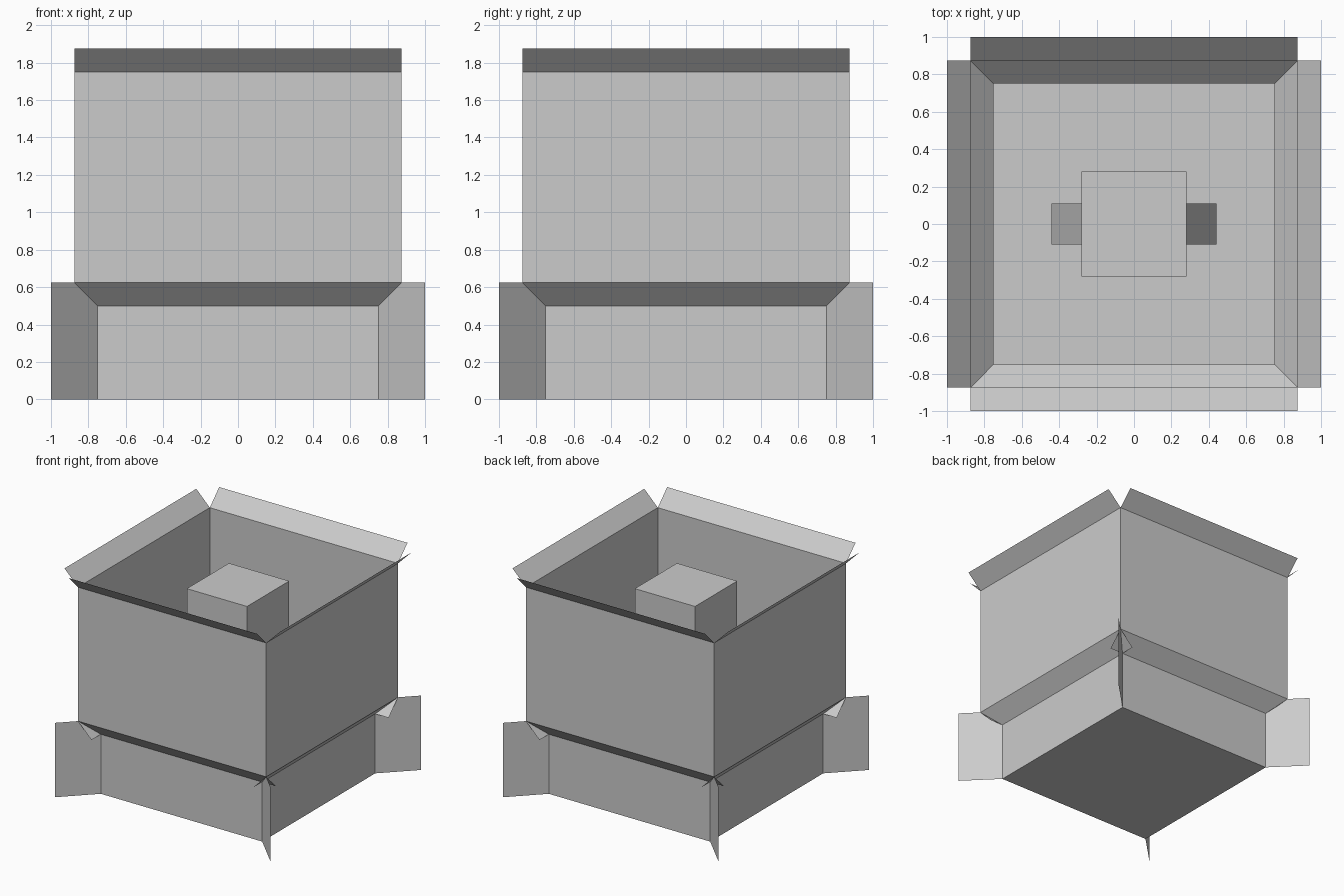
import bpy, math
from mathutils import Matrix, Vector

if "Cube" in bpy.data.objects:
    bpy.data.objects.remove(bpy.data.objects["Cube"])


def sheet(name, points, angle=0.0):
    """One flat four-sided panel, turned about the z axis."""
    turn = Matrix.Rotation(angle, 4, 'Z')
    mesh = bpy.data.meshes.new(name)
    mesh.from_pydata([turn @ Vector(p) for p in points], [], [range(len(points))])
    obj = bpy.data.objects.new(name, mesh)
    bpy.context.collection.objects.link(obj)
    return obj


def front_panel(name, half_width, r0, z0, r1, z1, angle):
    """Panel on the front side going from (radius, height) 0 to 1."""
    w = half_width
    return sheet(name, [(-w, -r0, z0), (w, -r0, z0), (w, -r1, z1), (-w, -r1, z1)], angle)


# Four identical sides of the container
for i in range(4):
    a = i * math.pi / 2
    front_panel(f"lower_wall_{i}", 0.75, 0.75, 0.0, 0.75, 0.5, a)
    front_panel(f"shoulder_flare_{i}", 0.875, 0.75, 0.5, 0.875, 0.625, a)
    front_panel(f"upper_wall_{i}", 0.875, 0.875, 0.625, 0.875, 1.75, a)
    front_panel(f"rim_flap_{i}", 0.875, 0.875, 1.75, 1.0, 1.875, a)
    # Diagonal fin at the corner
    sheet(f"corner_fin_{i}", [(0.75, -0.75, 0), (1, -1, 0), (1, -1, 0.625), (0.75, -0.75, 0.625)], a)

# Floor
sheet("floor", [(-0.75, 0.75, 0), (0.75, 0.75, 0), (0.75, -0.75, 0), (-0.75, -0.75, 0)])

# Block inside the container
bpy.ops.mesh.primitive_cube_add(size=0.56, location=(0, 0, 1.39))
bpy.context.object.name = "inner_block"

# Steep side tabs drooping from the block
for side, a in (("right", math.pi / 2), ("left", -math.pi / 2)):
    front_panel(f"{side}_tab", 0.11, 0.44, 0.70, 0.28, 1.11, a)
